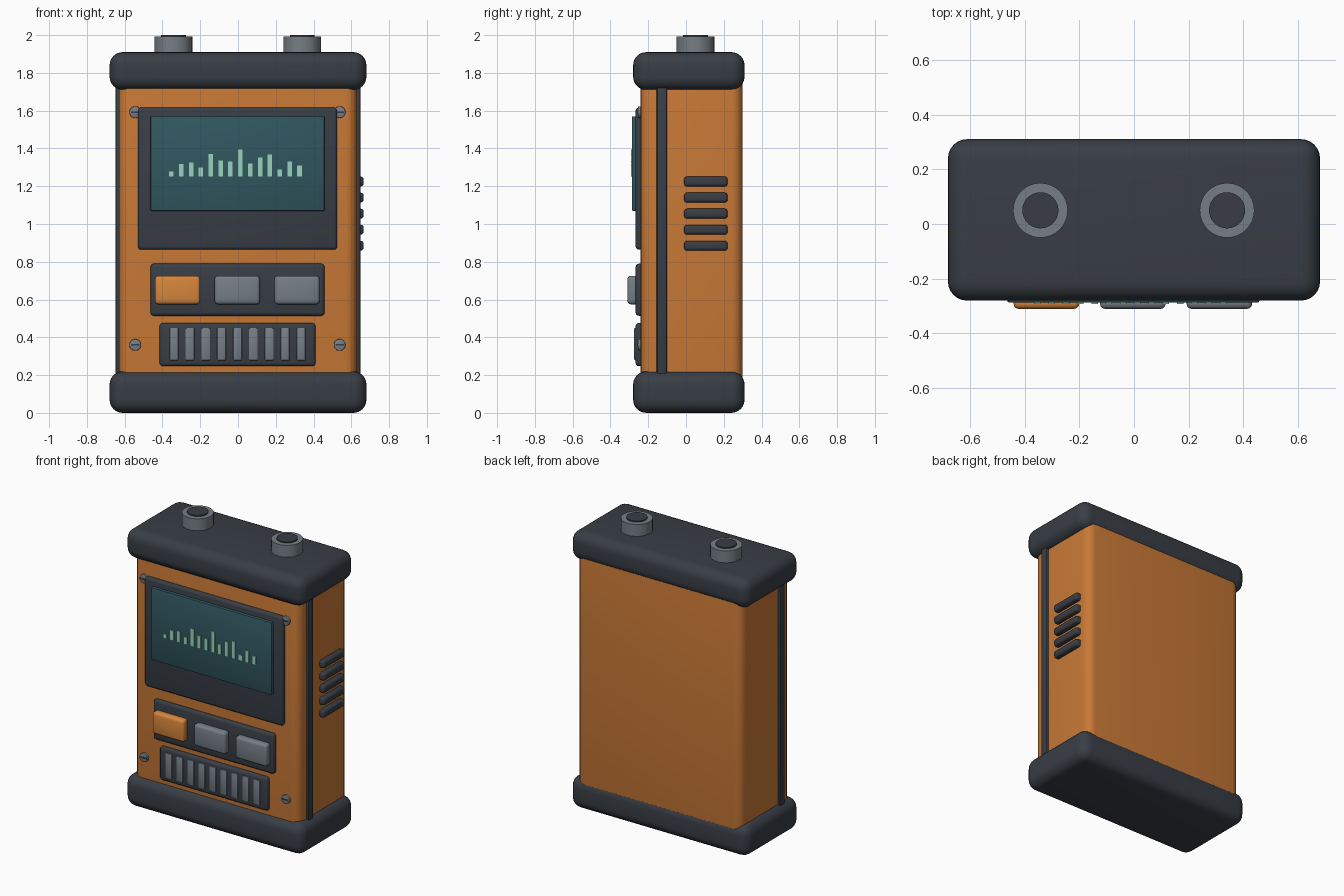
import bpy
import math

if "Cube" in bpy.data.objects:
    bpy.data.objects.remove(bpy.data.objects["Cube"], do_unlink=True)


def material(name, r, g, b):
    m = bpy.data.materials.new(name)
    m.use_nodes = True
    m.diffuse_color = (r, g, b, 1)
    m.node_tree.nodes["Principled BSDF"].inputs["Base Color"].default_value = (r, g, b, 1)
    return m


ORANGE = material("orange casing", 0.58, 0.19, 0.037)
AMBER = material("bright orange", 0.68, 0.24, 0.045)
DARK = material("charcoal rubber", 0.04, 0.048, 0.06)
GREY = material("grey metal", 0.18, 0.21, 0.235)
TEAL = material("teal screen", 0.03, 0.095, 0.115)
MINT = material("mint trace", 0.32, 0.66, 0.50)


def finish(name, mat, bevel, segments):
    ob = bpy.context.object
    ob.name = name
    ob.data.materials.append(mat)
    if bevel:
        mod = ob.modifiers.new("Rounded edges", "BEVEL")
        mod.width = bevel
        mod.segments = segments
        mod.limit_method = "ANGLE"
        bpy.ops.object.modifier_apply(modifier=mod.name)
    bpy.ops.object.shade_smooth_by_angle(angle=math.radians(35))
    return ob


def box(name, mat, x, y, z, bevel=0.0, segments=3):
    """Box from (low, high) ranges on each axis."""
    bpy.ops.mesh.primitive_cube_add(size=1, location=[sum(r) / 2 for r in (x, y, z)])
    bpy.context.object.scale = [r[1] - r[0] for r in (x, y, z)]
    bpy.ops.object.transform_apply(location=False, rotation=False, scale=True)
    return finish(name, mat, bevel, segments)


def disc(name, mat, radius, depth, location, along_y=False, bevel=0.0):
    bpy.ops.mesh.primitive_cylinder_add(vertices=32, radius=radius, depth=depth, location=location,
                                        rotation=(math.pi / 2 if along_y else 0, 0, 0))
    return finish(name, mat, bevel, 2)


def span(centre, size):
    return (centre - size / 2, centre + size / 2)


# Casing and rubber end caps
box("casing", ORANGE, (-0.63, 0.63), (-0.24, 0.30), (0.1, 1.8), 0.06, 5)
box("bottom_cap", DARK, (-0.68, 0.68), (-0.28, 0.31), (0, 0.22), 0.07, 6)
box("top_cap", DARK, (-0.68, 0.68), (-0.28, 0.31), (1.71, 1.91), 0.07, 6)

# Side rails
for side, name in ((-1, "right_rail"), (1, "left_rail")):
    box(name, DARK, span(side * 0.62, 0.055), (-0.155, -0.10), (0.15, 1.75), 0.01, 2)

# Side vents
for i in range(5):
    box(f"vent_{i + 1}", DARK, (0.60, 0.665), (-0.01, 0.22), span(0.885 + i * 0.085, 0.052), 0.015)

# Screen with bar graph
box("screen_bezel", DARK, (-0.53, 0.525), (-0.267, -0.22), (0.864, 1.617), 0.018)
box("screen", TEAL, (-0.463, 0.458), (-0.287, -0.25), (1.07, 1.57), 0.006, 2)
heights = (0.027, 0.066, 0.074, 0.048, 0.12, 0.085, 0.08,
           0.143, 0.069, 0.10, 0.117, 0.037, 0.08, 0.058)
for i, h in enumerate(heights):
    box(f"graph_bar_{i + 1}", MINT, span(-0.353 + i * 0.0522, 0.024), (-0.292, -0.284), (1.251, 1.251 + h))

# Push buttons
box("button_panel", DARK, (-0.463, 0.458), (-0.267, -0.22), (0.514, 0.79), 0.018)
for i, mat in enumerate((AMBER, GREY, GREY)):
    box(f"button_{i + 1}", mat, span(-0.32 + i * 0.316, 0.24), (-0.31, -0.25), (0.575, 0.726), 0.018)

# Speaker grille
box("grille_panel", DARK, (-0.415, 0.41), (-0.267, -0.22), (0.247, 0.477), 0.018)
for i in range(9):
    box(f"grille_slat_{i + 1}", GREY, span(-0.339 + i * 0.084, 0.047), (-0.275, -0.25), (0.278, 0.45), 0.006, 2)

# Slotted corner screws
for x in (-0.544, 0.538):
    for z in (0.36, 1.592):
        disc("screw", GREY, 0.031, 0.03, (x, -0.239, z), True, 0.004)
        box("screw_slot", DARK, span(x, 0.046), (-0.257, -0.252), span(z, 0.009))

# Top sockets
for x in (-0.342, 0.34):
    disc("socket_collar", GREY, 0.1, 0.112, (x, 0.05, 1.936))
    disc("socket_core", DARK, 0.066, 0.12, (x, 0.05, 1.94))
